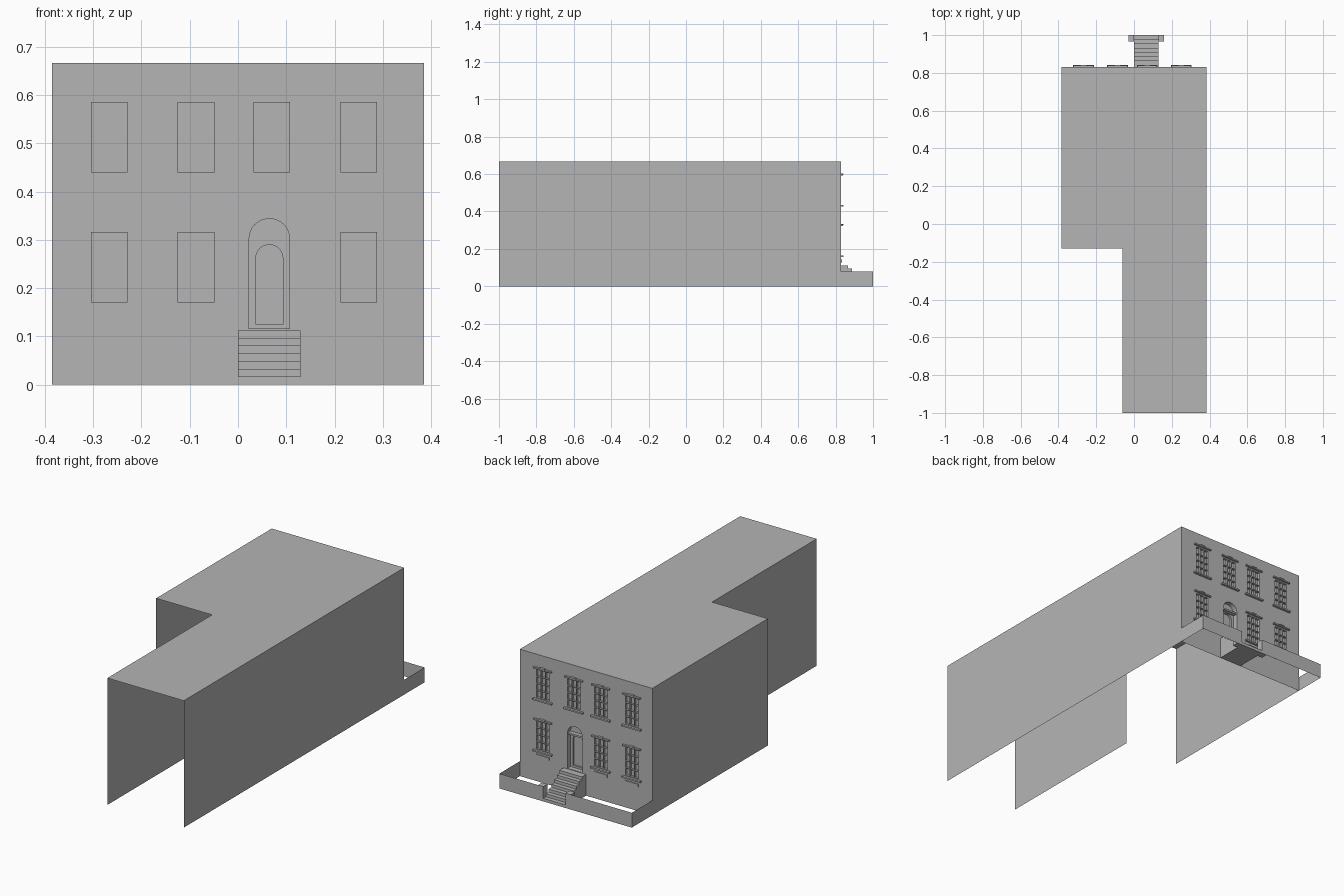
import bpy, bmesh, math

cube = bpy.data.objects.get("Cube")
if cube:
    bpy.data.objects.remove(cube, do_unlink=True)

grey = bpy.data.materials.new("plain_grey")
grey.use_nodes = True
grey.diffuse_color = (0.46, 0.46, 0.46, 1)
grey.node_tree.nodes["Principled BSDF"].inputs["Base Color"].default_value = (0.46, 0.46, 0.46, 1)

W, H, WALL, BACK, STEP_Y, STEP_X = 0.385, 0.667, 0.83, -1.0, -0.13, -0.06


def finish(name, bm):
    mesh = bpy.data.meshes.new(name)
    bm.to_mesh(mesh)
    bm.free()
    mesh.materials.append(grey)
    obj = bpy.data.objects.new(name, mesh)
    bpy.context.collection.objects.link(obj)
    return obj


def poly(bm, points):
    return bm.faces.new([bm.verts.new(p) for p in points])


def add_box(bm, x0, x1, y0, y1, z0, z1):
    verts = bmesh.ops.create_cube(bm, size=1)["verts"]
    for v in verts:
        v.co.x = x1 if v.co.x > 0 else x0
        v.co.y = y1 if v.co.y > 0 else y0
        v.co.z = z1 if v.co.z > 0 else z0


def arch(cx, half, z0, spring, n=16):
    """Outline of a round-headed opening in the wall plane."""
    pts = [(cx - half, z0), (cx + half, z0)]
    for i in range(n + 1):
        a = math.pi * i / n
        pts.append((cx + half * math.cos(a), spring + half * math.sin(a)))
    return pts


def rect(x0, x1, z0, z1):
    return [(x0, z0), (x1, z0), (x1, z1), (x0, z1)]


def fill_between(bm, loops, y):
    """Flat wall from an outer loop with holes."""
    edges = []
    for loop in loops:
        vs = [bm.verts.new((x, y, z)) for x, z in loop]
        edges += [bm.edges.new((vs[i], vs[i - 1])) for i in range(len(vs))]
    bmesh.ops.triangle_fill(bm, edges=edges, use_beauty=True, normal=(0, 1, 0))


def reveal(bm, loop, y0, y1):
    """Sides of a recess."""
    for (xa, za), (xb, zb) in zip(loop, loop[1:] + loop[:1]):
        poly(bm, [(xa, y0, za), (xb, y0, zb), (xb, y1, zb), (xa, y1, za)])


# Window layout: centre x, bottom z, lower floor flag
columns = [-0.267, -0.087, 0.07, 0.25]
DOOR = 0.065
HALF, TALL = 0.038, 0.146
windows = [(x, 0.44, False) for x in columns]
windows += [(x, 0.17, True) for x in columns if x != 0.07]

# House shell: roof and side walls
bm = bmesh.new()
poly(bm, [(STEP_X, BACK, H), (W, BACK, H), (W, WALL, H), (-W, WALL, H),
          (-W, STEP_Y, H), (STEP_X, STEP_Y, H)])
finish("flat_roof", bm)
for name, x, y0 in (("left_wall", W, BACK), ("right_wall", -W, STEP_Y), ("wing_wall", STEP_X, BACK)):
    y1 = STEP_Y if name == "wing_wall" else WALL
    bm = bmesh.new()
    loop = [(x, y0, 0), (x, y1, 0), (x, y1, H), (x, y0, H)]
    poly(bm, loop if x > 0 else loop[::-1])
    finish(name, bm)

# Entrance wall with window and door openings
outer_arch = arch(DOOR, 0.043, 0.115, 0.302)
inner_arch = arch(DOOR, 0.029, 0.125, 0.262)
openings = [rect(x - HALF, x + HALF, z, z + TALL) for x, z, low in windows]
bm = bmesh.new()
fill_between(bm, [rect(-W, W, 0, H)] + openings + [outer_arch], WALL)
finish("entrance_wall", bm)

# Windows: recessed panes, glazing bars, lintel, sill and apron panel
for i, (x, z, low) in enumerate(windows):
    x0, x1, z1 = x - HALF, x + HALF, z + TALL
    bm = bmesh.new()
    reveal(bm, rect(x0, x1, z, z1), WALL - 0.012, WALL)
    poly(bm, [(px, WALL - 0.012, pz) for px, pz in reversed(rect(x0, x1, z, z1))])
    finish(f"window_pane_{i}", bm)

    bm = bmesh.new()
    for k in range(1, 3):
        c = x0 + k * (x1 - x0) / 3
        add_box(bm, c - 0.002, c + 0.002, WALL - 0.012, WALL, z, z1)
    for k in range(1, 4):
        c = z + k * TALL / 4
        add_box(bm, x0, x1, WALL - 0.012, WALL - 0.001, c - 0.002, c + 0.002)
    finish(f"glazing_bars_{i}", bm)

    bm = bmesh.new()
    add_box(bm, x - 0.052, x + 0.052, WALL, WALL + 0.01, z1 + 0.007, z1 + 0.014)
    add_box(bm, x - 0.014, x + 0.014, WALL, WALL + 0.012, z1 + 0.012, z1 + 0.018)
    finish(f"lintel_{i}", bm)

    bm = bmesh.new()
    add_box(bm, x - 0.055, x + 0.055, WALL, WALL + 0.012, z - 0.013, z - 0.005)
    if low:
        add_box(bm, x - HALF, x + HALF, WALL, WALL + 0.005, 0.128, 0.143)
    finish(f"sill_{i}", bm)

# Doorway: arched recess, frame, sunken door and cornice
FRAME_Y, DOOR_Y = WALL - 0.025, WALL - 0.035
bm = bmesh.new()
reveal(bm, outer_arch, FRAME_Y, WALL)
fill_between(bm, [outer_arch, inner_arch], FRAME_Y)
finish("doorway", bm)
bm = bmesh.new()
reveal(bm, inner_arch, DOOR_Y, FRAME_Y)
poly(bm, [(x, DOOR_Y, z) for x, z in reversed(inner_arch)])
finish("front_door", bm)
bm = bmesh.new()
add_box(bm, DOOR - 0.043, DOOR + 0.043, FRAME_Y, WALL - 0.003, 0.293, 0.302)
finish("door_cornice", bm)

# Entrance steps with a landing at the door
S0, S1, RISE, TREAD = 0.0, 0.13, 0.016, 0.0225
bm = bmesh.new()
for i in range(7):
    front = 1.0 - i * TREAD
    add_box(bm, S0, S1, WALL - 0.01 * i, front, i * RISE, (i + 1) * RISE)
finish("entrance_steps", bm)

# Low yard wall with gate piers beside the steps
bm = bmesh.new()
for x in (-W, W):
    poly(bm, [(x, WALL, 0), (x, 1, 0), (x, 1, 0.078), (x, WALL, 0.078)])
for x0, x1 in ((-W, S0 - 0.03), (S1 + 0.03, W)):
    poly(bm, [(x1, 1, 0), (x0, 1, 0), (x0, 1, 0.078), (x1, 1, 0.078)])
finish("yard_wall", bm)
for name, x in (("right_gate_pier", S0 - 0.03), ("left_gate_pier", S1)):
    bm = bmesh.new()
    add_box(bm, x, x + 0.03, 0.965, 1.0, 0, 0.078)
    finish(name, bm)
